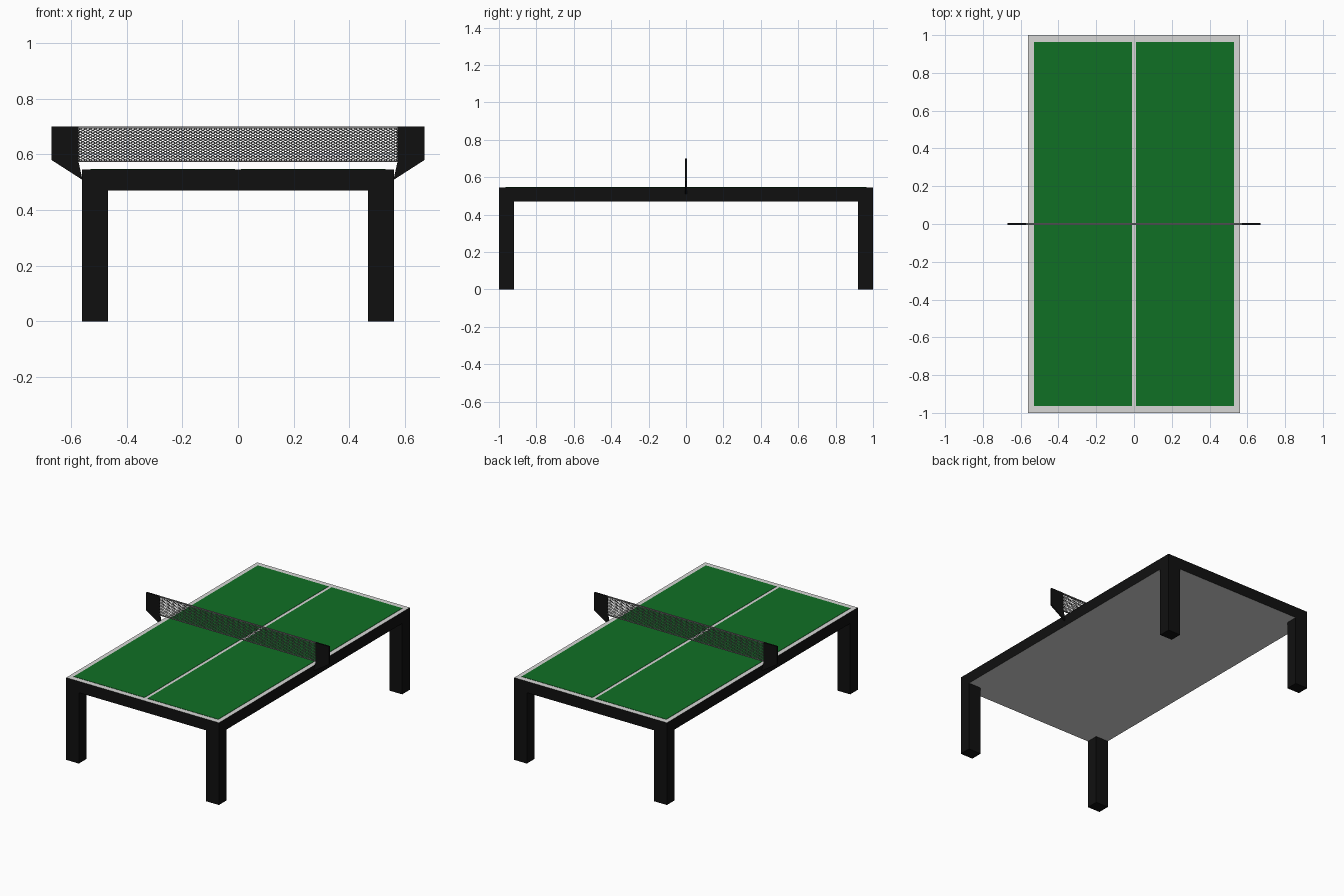
import bpy, bmesh

if "Cube" in bpy.data.objects:
    bpy.data.objects.remove(bpy.data.objects["Cube"])

def material(name, rgb):
    m = bpy.data.materials.new(name)
    m.diffuse_color = (*rgb, 1)
    m.use_nodes = True
    m.node_tree.nodes["Principled BSDF"].inputs["Base Color"].default_value = m.diffuse_color
    return m

BLACK = material("black", (0.005, 0.005, 0.005))
WHITE = material("off_white", (0.68, 0.68, 0.67))
GREEN = material("green", (0.005, 0.16, 0.018))
GREY = material("net_grey", (0.2, 0.2, 0.2))

def add_object(name, bm, *mats):
    bmesh.ops.recalc_face_normals(bm, faces=bm.faces)
    me = bpy.data.meshes.new(name)
    bm.to_mesh(me)
    bm.free()
    for m in mats:
        me.materials.append(m)
    ob = bpy.data.objects.new(name, me)
    bpy.context.collection.objects.link(ob)
    return ob

def box(name, x, y, z, *mats):
    """Box from (min, max) ranges on each axis."""
    bm = bmesh.new()
    bmesh.ops.create_cube(bm, size=1)
    for v in bm.verts:
        v.co = [(a + b) / 2 + c * (b - a) for (a, b), c in zip((x, y, z), v.co)]
    return add_object(name, bm, *mats)

W, L, TOP, UNDER = 0.56, 1.0, 0.545, 0.47

# Table slab: black rim, off-white top (border lines) and underside
slab = box("table_slab", (-W, W), (-L, L), (UNDER, TOP), BLACK, WHITE)
for p in slab.data.polygons:
    p.material_index = 1 if abs(p.normal.z) > 0.5 else 0

for sx, side in ((-1, "left"), (1, "right")):
    # Green playing surface, leaving the border and centre line showing
    box(f"{side}_court", sorted((sx * 0.011, sx * 0.53)), (-0.964, 0.964),
        (TOP - 0.001, TOP + 0.002), GREEN)
    # Legs
    for sy, end in ((-1, "front"), (1, "back")):
        box(f"{end}_{side}_leg", sorted((sx * 0.467, sx * W)),
            sorted((sy * 0.92, sy * L)), (0, UNDER + 0.001), BLACK)
    # Net bracket: flat plate tapering down to the table edge
    bm = bmesh.new()
    outline = [(0.573, 0.70), (0.67, 0.70), (0.67, 0.58), (0.558, 0.508), (0.573, 0.575)]
    face = bm.faces.new([bm.verts.new((sx * x, -0.005, z)) for x, z in outline])
    ext = bmesh.ops.extrude_face_region(bm, geom=[face])
    for v in ext["geom"]:
        if isinstance(v, bmesh.types.BMVert):
            v.co.y = 0.005
    add_object(f"{side}_net_bracket", bm, BLACK)

# Net tapes along the top and bottom
N, Z0, Z1 = 0.575, 0.572, 0.70
box("net_top_tape", (-N, N), (-0.004, 0.004), (Z1 - 0.007, Z1), GREY)
box("net_bottom_tape", (-N, N), (-0.003, 0.003), (Z0, Z0 + 0.005), GREY)

# Net mesh: crossing zigzag strands forming diamonds
COLS, ROWS = 64, 12
cu = bpy.data.curves.new("net_mesh", "CURVE")
cu.dimensions = "3D"
cu.bevel_depth = 0.0019
cu.bevel_resolution = 0
za, zb = Z0 + 0.003, Z1 - 0.004
for row in range(ROWS):
    for phase in (0, 1):
        sp = cu.splines.new("POLY")
        sp.points.add(COLS)
        for i, p in enumerate(sp.points):
            z = za + (zb - za) * (row + (i + phase) % 2) / ROWS
            p.co = (-N + 2 * N * i / COLS, 0, z, 1)
cu.materials.append(GREY)
net = bpy.data.objects.new("net_mesh", cu)
bpy.context.collection.objects.link(net)
bpy.context.view_layer.objects.active = net
net.select_set(True)
bpy.ops.object.convert(target="MESH")
